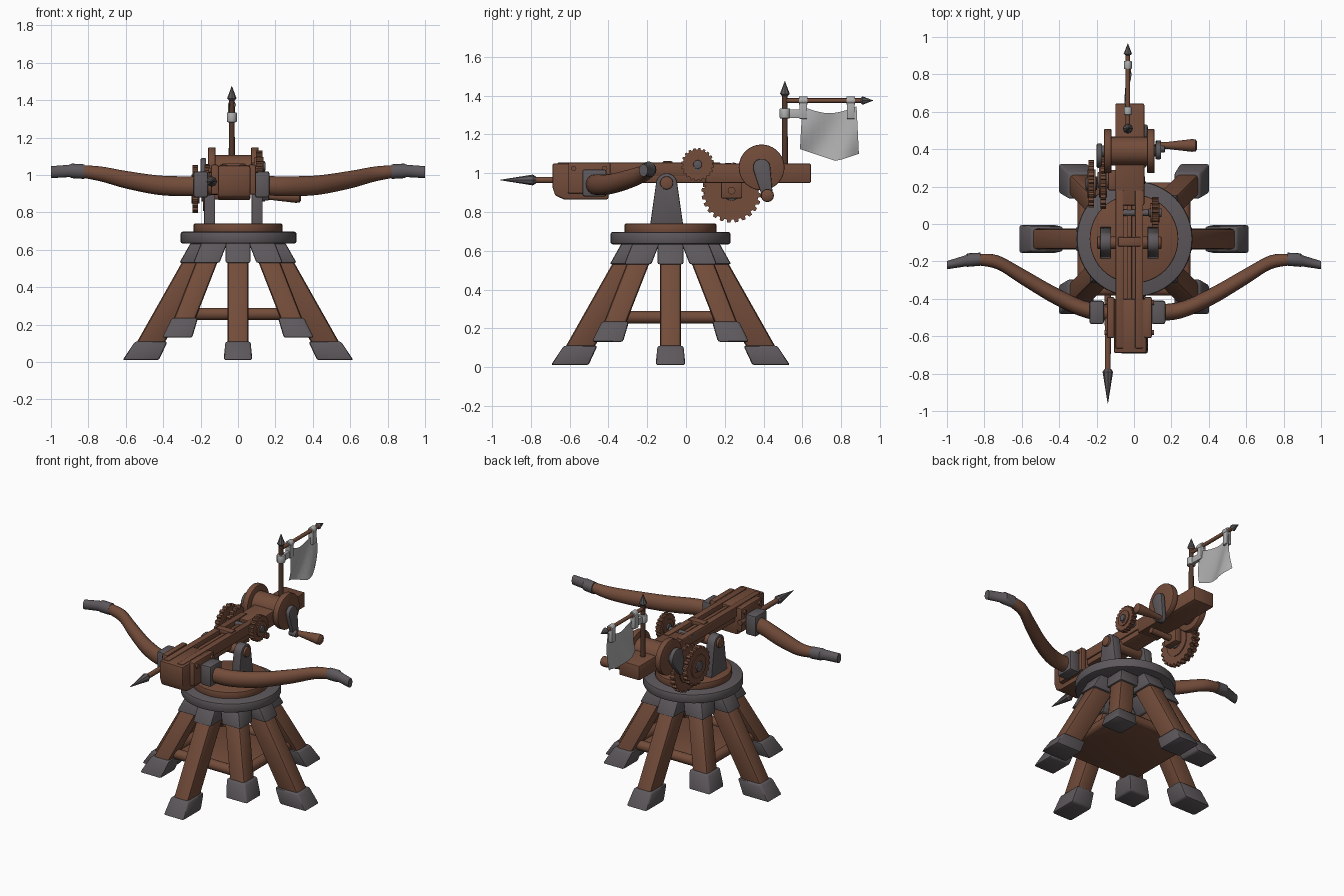
import bpy, bmesh, math
from mathutils import Vector

if "Cube" in bpy.data.objects:
    bpy.data.objects.remove(bpy.data.objects["Cube"])


def material(name, rgb):
    m = bpy.data.materials.new(name)
    m.use_nodes = True
    m.diffuse_color = (*rgb, 1)
    m.node_tree.nodes["Principled BSDF"].inputs["Base Color"].default_value = (*rgb, 1)
    return m


WOOD = material("brown wood", (0.17, 0.072, 0.042))
DARK = material("dark wood", (0.085, 0.04, 0.025))
IRON = material("iron grey", (0.11, 0.097, 0.105))
CLOTH = material("pale cloth", (0.43, 0.43, 0.43))
MID = -0.025  # centre line of the weapon
BASE_Y = -0.08  # centre of the stand


def finish(name, bm, mat, bevel=0.0):
    bmesh.ops.recalc_face_normals(bm, faces=bm.faces)
    if bevel:
        sharp = [e for e in bm.edges if e.is_manifold and e.calc_face_angle() > 0.7]
        bmesh.ops.bevel(bm, geom=sharp, offset=bevel, segments=2, profile=0.5, affect='EDGES')
    mesh = bpy.data.meshes.new(name)
    bm.to_mesh(mesh)
    bm.free()
    mesh.materials.append(mat)
    ob = bpy.data.objects.new(name, mesh)
    bpy.context.collection.objects.link(ob)
    bpy.ops.object.select_all(action='DESELECT')
    ob.select_set(True)
    bpy.context.view_layer.objects.active = ob
    bpy.ops.object.shade_smooth_by_angle(angle=math.radians(38))
    return ob


def loft(name, rings, mat, bevel=0.0):
    bm = bmesh.new()
    rows = [[bm.verts.new(p) for p in ring] for ring in rings]
    n = len(rows[0])
    for a, b in zip(rows, rows[1:]):
        for i in range(n):
            bm.faces.new((a[i], a[(i + 1) % n], b[(i + 1) % n], b[i]))
    bm.faces.new(rows[0])
    bm.faces.new(rows[-1])
    return finish(name, bm, mat, bevel)


def rect(x, y, z, hx, hy):
    return [(x + i * hx, y + j * hy, z) for i, j in ((-1, -1), (1, -1), (1, 1), (-1, 1))]


def box(name, x0, x1, y0, y1, z0, z1, mat=WOOD, bevel=0.008):
    hx, hy = (x1 - x0) / 2, (y1 - y0) / 2
    return loft(name, [rect(x0 + hx, y0 + hy, z, hx, hy) for z in (z0, z1)], mat, bevel)


def turned(name, axis, centre, steps, mat=WOOD, n=24, bevel=0.0):
    """Lathe shape: steps are (distance along axis, radius)."""
    a = "xyz".index(axis)
    rings = []
    for t, r in steps:
        ring = []
        for i in range(n):
            p = Vector(centre)
            p[a] += t
            p[(a + 1) % 3] += r * math.cos(math.tau * i / n)
            p[(a + 2) % 3] += r * math.sin(math.tau * i / n)
            ring.append(p)
        rings.append(ring)
    return loft(name, rings, mat, bevel)


def plate(name, x0, x1, outline, mat, bevel=0.006):
    """Side profile of (y, z) points given thickness along x."""
    return loft(name, [[(x, y, z) for y, z in outline] for x in (x0, x1)], mat, bevel)


def capsule(y0, z0, r0, y1, z1, r1, n=8):
    """Teardrop outline around two circles."""
    a = math.atan2(z1 - z0, y1 - y0)
    arc = [math.pi * i / n - math.pi / 2 for i in range(n + 1)]
    return ([(y1 + r1 * math.cos(a + t), z1 + r1 * math.sin(a + t)) for t in arc] +
            [(y0 - r0 * math.cos(a + t), z0 - r0 * math.sin(a + t)) for t in arc])


def gear(name, x, thick, y, z, r, teeth):
    pts = []
    for i in range(teeth):
        for f, k in ((0, 0.9), (0.3, 0.9), (0.45, 1), (0.85, 1)):
            t = math.tau * (i + f) / teeth
            pts.append((y + r * k * math.cos(t), z + r * k * math.sin(t)))
    plate(name, x - thick / 2, x + thick / 2, pts, WOOD, 0)
    turned(name + "_face", 'x', (x, y, z), [(-thick * .7, r * .6), (thick * .7, r * .6)], WOOD)
    turned(name + "_hub", 'x', (x, y, z), [(-thick, r * .27), (thick, r * .27)], IRON, 12, .004)


# Legs: sheared posts with iron feet and collars
def leg(name, dx, dy, low, high, hx, hy, z_foot, z_knee):
    def at(z, grow=0.0):
        k = low + (high - low) * (z - z_foot) / (0.63 - z_foot)
        return rect(dx * k, BASE_Y + dy * k, z, hx + grow, hy + grow)
    loft(name, [at(z_knee - .05), at(.63)], WOOD, .018)
    loft(name + "_foot", [at(z_foot, .022), at(z_knee, .012)], IRON, .012)
    loft(name + "_collar", [at(.53, .012), at(.635, .012)], IRON, .01)


for word, dx, dy in (("left", 1, 0), ("right", -1, 0), ("front", 0, -1), ("back", 0, 1)):
    leg(word + "_leg", dx, dy, .52, .17, .075 if dx else .055, .075 if dy else .055, .01, .11)
for sx, wx in ((1, "left"), (-1, "right")):
    for sy, wy in ((1, "back"), (-1, "front")):
        leg(f"{wy}_{wx}_strut", sx, sy, .325, .13, .058, .058, .13, .235)

# Floor and rails tying the struts together
box("floor", -.28, .28, BASE_Y - .28, BASE_Y + .28, .225, .25)
for s, w in ((1, "left"), (-1, "right")):
    turned(w + "_floor_rail", 'y', (s * .27, BASE_Y, .257), [(-.27, .033), (.27, .033)], WOOD, 12)
for s, w in ((1, "back"), (-1, "front")):
    turned(w + "_floor_rail", 'x', (0, BASE_Y + s * .27, .257), [(-.27, .033), (.27, .033)], WOOD, 12)

# Turntable
turned("turntable_ring", 'z', (.003, BASE_Y, 0), [(.633, .31), (.697, .31)], IRON, 48, .012)
turned("turntable_top", 'z', (0, BASE_Y, 0), [(.69, .237), (.74, .237)], WOOD, 48, .006)

# Swivel brackets and pin
for s, w in ((1, "left"), (-1, "right")):
    x = MID + s * .127
    outline = [(-.185, .735), (-.015, .735)]
    outline += [(-.1 + .055 * math.cos(t), .945 + .055 * math.sin(t))
                for t in [math.pi * i / 10 for i in range(11)]]
    plate(w + "_bracket", x - .03, x + .03, outline, IRON)
turned("swivel_pin", 'x', (MID, -.1, .95), [(-.172, .034), (.172, .034)], WOOD, 20, .006)

# Stock with grooved top and rounded nose block
box("rear_stock", -.10, .055, .1, .645, .95, 1.05)
box("front_stock", -.09, .04, -.66, .12, .95, 1.015)
for x, w in ((-.077, "right"), (.027, "left")):
    box(w + "_rail", x - .022, x + .022, -.665, .18, .985, 1.055, WOOD, .006)
box("bolt_channel", MID - .013, MID + .013, -.62, .19, 1.0, 1.04, WOOD, .004)
box("rail_tie", -.085, .035, -.12, -.07, 1.03, 1.062, WOOD, .005)
nose = [(-.4, 1.05), (-.69, 1.05), (-.69, .93), (-.675, .885), (-.63, .865), (-.4, .865)]
plate("nose_block", -.108, .066, nose, WOOD, .01)
for s, w in ((1, "left"), (-1, "right")):
    a, b = sorted((MID + s * .08, MID + s * .12))
    box(w + "_cheek", a, b, -.61, -.39, .895, 1.055)
    for y in (-.58, -.42):
        turned(w + "_cheek_bolt", 'x', (MID + s * .12, y, 1.025), [(-.012, .014), (.012, .014)], WOOD, 10)


# Bow arms: smooth path of (x, y, z, half depth, half height)
def smooth(pts, steps=5):
    out = []
    for i in range(len(pts) - 1):
        p = [Vector(pts[max(0, min(len(pts) - 1, i + k))]) for k in (-1, 0, 1, 2)]
        for j in range(steps):
            t = j / steps
            out.append(p[1] + (p[2] - p[0]) * t / 2
                       + (p[0] * 2 - p[1] * 5 + p[2] * 4 - p[3]) * t * t / 2
                       + (p[1] * 3 - p[0] - p[2] * 3 + p[3]) * t ** 3 / 2)
    return out + [Vector(pts[-1])]


def limb(name, side, pts, mat, bevel=0.0):
    rings = []
    for x, y, z, ry, rz in pts:
        rings.append([(side * x, y + ry * math.cos(t), z + rz * math.sin(t))
                      for t in [math.tau * i / 16 for i in range(16)]])
    loft(name, rings, mat, bevel)


ARM = [(.1, -.475, .945, .045, .05), (.25, -.46, .94, .045, .053), (.42, -.385, .945, .048, .052),
       (.6, -.28, .975, .045, .047), (.73, -.205, 1.005, .038, .04), (.84, -.19, 1.02, .03, .033)]
TIP = [(.82, -.188, 1.018, .035, .039), (.89, -.193, 1.022, .036, .039),
       (.9, -.197, 1.022, .03, .033), (1.0, -.22, 1.015, .022, .032)]
for s, w in ((1, "left"), (-1, "right")):
    limb(w + "_bow_arm", s, smooth(ARM), WOOD)
    limb(w + "_bow_tip", s, TIP, IRON)
    a, b = sorted((-.035 + s * .125, -.035 + s * .203))
    box(w + "_bow_clamp", a, b, -.535, -.41, .88, 1.02, IRON, .012)

# Spare bolt on the right side
turned("bolt_shaft", 'y', (-.14, 0, .965), [(-.8, .016), (-.38, .018)], WOOD, 10)
turned("bolt_head", 'y', (-.14, 0, .965), [(-.96, .001), (-.79, .028), (-.775, .018)], IRON, 8)

# Winch, cranks and gears
W = (MID, .39, 1.03)
turned("winch_drum", 'x', W, [(-.1, .077), (.1, .077)], WOOD, 28)
for s, w in ((1, "left"), (-1, "right")):
    x = MID + s * .115
    turned(w + "_winch_wheel", 'x', (x, .39, 1.03), [(-.02, .118), (.02, .118)], WOOD, 36, .006)
    turned(w + "_winch_boss", 'x', (x + s * .02, .39, 1.03), [(-.025, .03), (.025, .03)], IRON, 14, .005)
plate("left_crank_arm", .115, .145, capsule(.39, 1.03, .045, .42, .885, .028), IRON)
plate("right_crank_arm", -.2, -.17, capsule(.37, 1.03, .06, .33, .93, .03), IRON)
turned("crank_hub", 'x', (.14, .405, .885), [(-.03, .022), (.025, .022)], IRON, 14, .004)
turned("crank_handle", 'x', (0, .42, .885),
       [(.13, .017), (.18, .019), (.25, .027), (.31, .034), (.33, .032), (.338, .02)], WOOD, 16)
gear("small_gear", .113, .035, .06, 1.045, .085, 20)
turned("small_gear_axle", 'x', (0, .06, 1.03), [(-.1, .018), (.14, .018)], IRON, 12)
gear("large_gear", -.165, .03, .235, .9, .155, 24)
gear("outer_gear", -.228, .03, .215, .925, .128, 20)
turned("gear_axle", 'x', (0, .235, .91), [(-.25, .02), (.06, .02)], WOOD, 12)
box("gear_hanger", -.14, -.09, .18, .29, .87, 1.0)

# Banner pole, crossbar and cloth
P = -.033
turned("pole", 'z', (P, .51, 0), [(1.03, .017), (1.41, .014)], DARK, 10)
turned("pole_point", 'z', (P, .51, 0), [(1.395, .012), (1.41, .025), (1.475, .001)], IRON, 8)
turned("crossbar", 'y', (P, 0, 1.375), [(.5, .012), (.91, .012)], WOOD, 10)
turned("crossbar_point", 'y', (P, 0, 1.375), [(.9, .01), (.91, .022), (.965, .001)], IRON, 8)
turned("pole_wrap", 'z', (P, .51, 0), [(1.282, .027), (1.335, .027)], CLOTH, 12, .006)
box("pole_strap", P - .012, P + .012, .52, .62, 1.285, 1.33, CLOTH, .004)
for y in (.605, .85):
    turned("bar_wrap", 'y', (P, y, 1.375), [(-.022, .021), (.022, .021)], CLOTH, 12, .004)
    box("bar_strap", P - .02, P + .016, y - .02, y + .02, 1.28, 1.38, CLOTH, .004)

bm = bmesh.new()
COLS, ROWS = 10, 8
grid = []
for i in range(COLS + 1):
    u = i / COLS
    top = 1.345 - .035 * math.sin(math.pi * u)
    bottom = 1.125 - .063 * max(0, 1 - abs(u - .62) / .62)
    column = []
    for j in range(ROWS + 1):
        v = j / ROWS
        x = P + .02 * math.sin(u * 7 + v * 3) * (.4 + .6 * v)
        column.append(bm.verts.new((x, .6 + .28 * u + .012 * v * (2 * u - 1), top + (bottom - top) * v)))
    grid.append(column)
for a, b in zip(grid, grid[1:]):
    for j in range(ROWS):
        bm.faces.new((a[j], b[j], b[j + 1], a[j + 1]))
bmesh.ops.solidify(bm, geom=bm.faces[:], thickness=.008)
finish("banner", bm, CLOTH)
